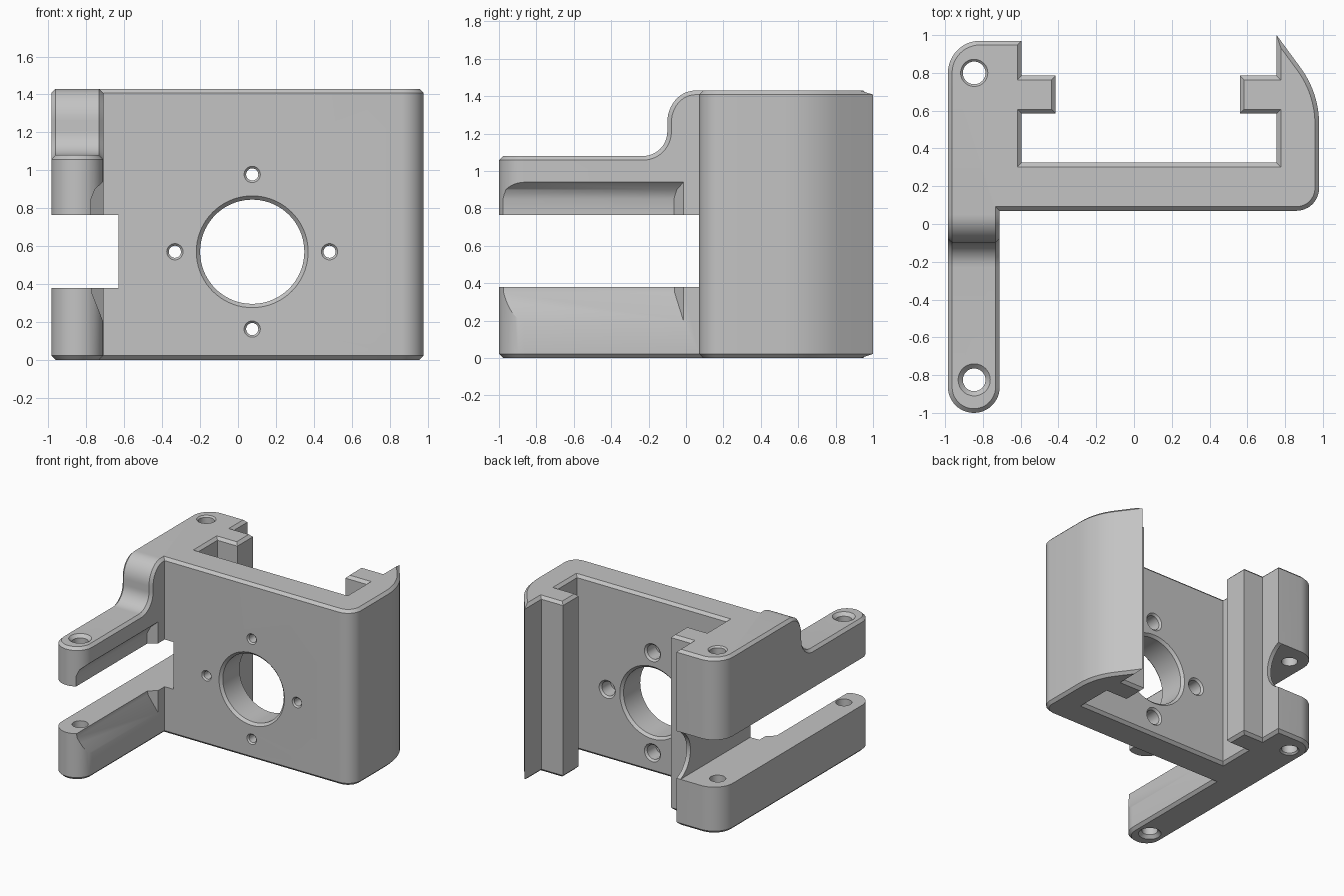
import bpy, bmesh, math
from mathutils import Vector

if "Cube" in bpy.data.objects:
    bpy.data.objects.remove(bpy.data.objects["Cube"], do_unlink=True)

grey = bpy.data.materials.new("plain grey")
grey.use_nodes = True
grey.diffuse_color = (0.55, 0.55, 0.55, 1)
grey.node_tree.nodes["Principled BSDF"].inputs["Base Color"].default_value = grey.diffuse_color


def arc(cx, cy, rx, ry, a, b, n=12):
    angles = [math.radians(a + (b - a) * i / n) for i in range(n + 1)]
    return [(cx + rx * math.cos(t), cy + ry * math.sin(t)) for t in angles]


def loft(name, loops):
    """Closed solid through equally long rings of points."""
    bm = bmesh.new()
    rings = [[bm.verts.new(p) for p in loop] for loop in loops]
    n = len(rings[0])
    for a, b in zip(rings, rings[1:]):
        for i in range(n):
            j = (i + 1) % n
            bm.faces.new((a[i], a[j], b[j], b[i]))
    bm.faces.new(rings[0][::-1])
    bm.faces.new(rings[-1])
    bmesh.ops.recalc_face_normals(bm, faces=bm.faces)
    mesh = bpy.data.meshes.new(name)
    bm.to_mesh(mesh)
    bm.free()
    obj = bpy.data.objects.new(name, mesh)
    bpy.context.collection.objects.link(obj)
    mesh.materials.append(grey)
    return obj


def prism(name, pts, axis, lo, hi):
    def place(p, h):
        return {"x": (h, *p), "y": (p[0], h, p[1]), "z": (*p, h)}[axis]
    return loft(name, [[place(p, h) for p in pts] for h in (lo, hi)])


def turned(name, origin, axis, profile, n=48):
    """Round cutter: profile is (radius, distance along the axis)."""
    d = Vector(axis)
    u = Vector((1, 0, 0)) if abs(d.x) < 0.5 else Vector((0, 1, 0))
    w = d.cross(u)
    o = Vector(origin)
    return loft(name, [[o + d * h + (u * math.cos(t) + w * math.sin(t)) * r
                        for t in (math.tau * i / n for i in range(n))]
                       for r, h in profile])


def combine(target, cutter, operation="DIFFERENCE"):
    mod = target.modifiers.new("cut", "BOOLEAN")
    mod.operation = operation
    mod.solver = "EXACT"
    mod.object = cutter
    bpy.context.view_layer.objects.active = target
    bpy.ops.object.modifier_apply(modifier=mod.name)
    bpy.data.objects.remove(cutter, do_unlink=True)


# Plan outline: arm, plate, spring hook, two lugs and column
outline = arc(-0.848, -0.863, 0.137, 0.137, 180, 360, 24)
outline += [(-0.711, 0.07)]
outline += arc(0.86, 0.19, 0.12, 0.12, -90, 0)
outline += arc(0.48, 0.53, 0.5, 0.5, 0, 36, 8)
outline += [(0.755, 1.0), (0.755, 0.785), (0.56, 0.785), (0.56, 0.585), (0.755, 0.585),
            (0.755, 0.325), (-0.595, 0.325), (-0.595, 0.585), (-0.415, 0.585),
            (-0.415, 0.785), (-0.595, 0.785), (-0.595, 0.97)]
outline += arc(-0.815, 0.8, 0.17, 0.17, 90, 180)
bracket = prism("motor_bracket", outline, "z", -0.5, 2)

# Side silhouette with the curved step down to the arm
TOP, ARM_TOP, STEP_Y = 1.43, 1.08, -0.1
side = [(-1.2, 0), (1.2, 0), (1.2, TOP)]
side += arc(0.05, TOP - 0.17, 0.15, 0.17, 90, 180)
side += arc(STEP_Y - 0.13, ARM_TOP + 0.13, 0.13, 0.13, 0, -90)
side += [(-1.2, ARM_TOP)]
combine(bracket, prism("side_silhouette", side, "x", -1.5, 1.5), "INTERSECT")

# Chamfer every edge between a top or bottom face and a wall
bm = bmesh.new()
bm.from_mesh(bracket.data)
bmesh.ops.remove_doubles(bm, verts=bm.verts, dist=0.0005)
bm.normal_update()


def is_cap(f):
    c = f.calc_center_median()
    return abs(f.normal.z) > 0.03 or (f.normal.y < -0.9 and abs(c.y - STEP_Y) < 0.01)


rim = [e for e in bm.edges if len(e.link_faces) == 2
       and is_cap(e.link_faces[0]) != is_cap(e.link_faces[1])]
bmesh.ops.bevel(bm, geom=rim, offset=0.022, offset_type="OFFSET", segments=1,
                affect="EDGES", clamp_overlap=False)
bm.to_mesh(bracket.data)
bm.free()

# Strap slot between the arms and its round relief at the back
LOW, HIGH = 0.38, 0.765
slot = [(-1.2, LOW), (-0.63, LOW), (-0.63, HIGH), (-1.2, HIGH)]
combine(bracket, prism("slot", slot, "y", -1.3, 1.3))
combine(bracket, turned("slot_relief", (-1.2, 1.05, (LOW + HIGH) / 2), (1, 0, 0),
                        [(0.208, 0), (0.208, 0.7)]))

# Flared inner faces of the arms beside the slot
flare = [(-0.66, 0.13), (-0.711, 0.2), (-0.77, 0.35), (-0.775, LOW + 0.03), (-0.775, 0.85),
         (-0.755, 0.9), (-0.711, 0.94), (-0.66, 0.96)]
cutter = prism("arm_flare", flare, "y", -1.2, 0)
for v in cutter.data.vertices:
    if v.co.y > -0.5:
        v.co.y = (v.co.x + 0.7) * 0.8 - 0.005
combine(bracket, cutter)

# Upright pin holes with chamfered mouths
for y, top, mouth in ((0.8, TOP, 0.072), (-0.825, ARM_TOP, 0.085)):
    r = 0.06
    flare_h = mouth - r
    combine(bracket, turned("pin_hole", (-0.846, y, 0), (0, 0, 1),
                            [(mouth + 0.05, -0.05), (r, flare_h), (r, top - flare_h),
                             (mouth + 0.05, top + 0.05)]))

# Motor opening and four counterbored screw holes in the plate
CX, CZ = 0.075, 0.57
combine(bracket, turned("motor_opening", (CX, 0, CZ), (0, 1, 0),
                        [(0.365, 0), (0.275, 0.09), (0.275, 0.305), (0.335, 0.365)], 72))
for i in range(4):
    a = i * math.pi / 2
    spot = (CX + 0.408 * math.cos(a), 0, CZ + 0.408 * math.sin(a))
    combine(bracket, turned("screw_hole", spot, (0, 1, 0),
                            [(0.083, 0.03), (0.032, 0.081), (0.032, 0.2), (0.058, 0.2),
                             (0.058, 0.31), (0.113, 0.365)], 32))

# Smooth curves, crisp edges
bracket.data.materials.clear()
bracket.data.materials.append(grey)
for p in bracket.data.polygons:
    p.material_index = 0
bpy.ops.object.select_all(action="DESELECT")
bracket.select_set(True)
bpy.context.view_layer.objects.active = bracket
bpy.ops.object.shade_smooth_by_angle(angle=math.radians(28))
